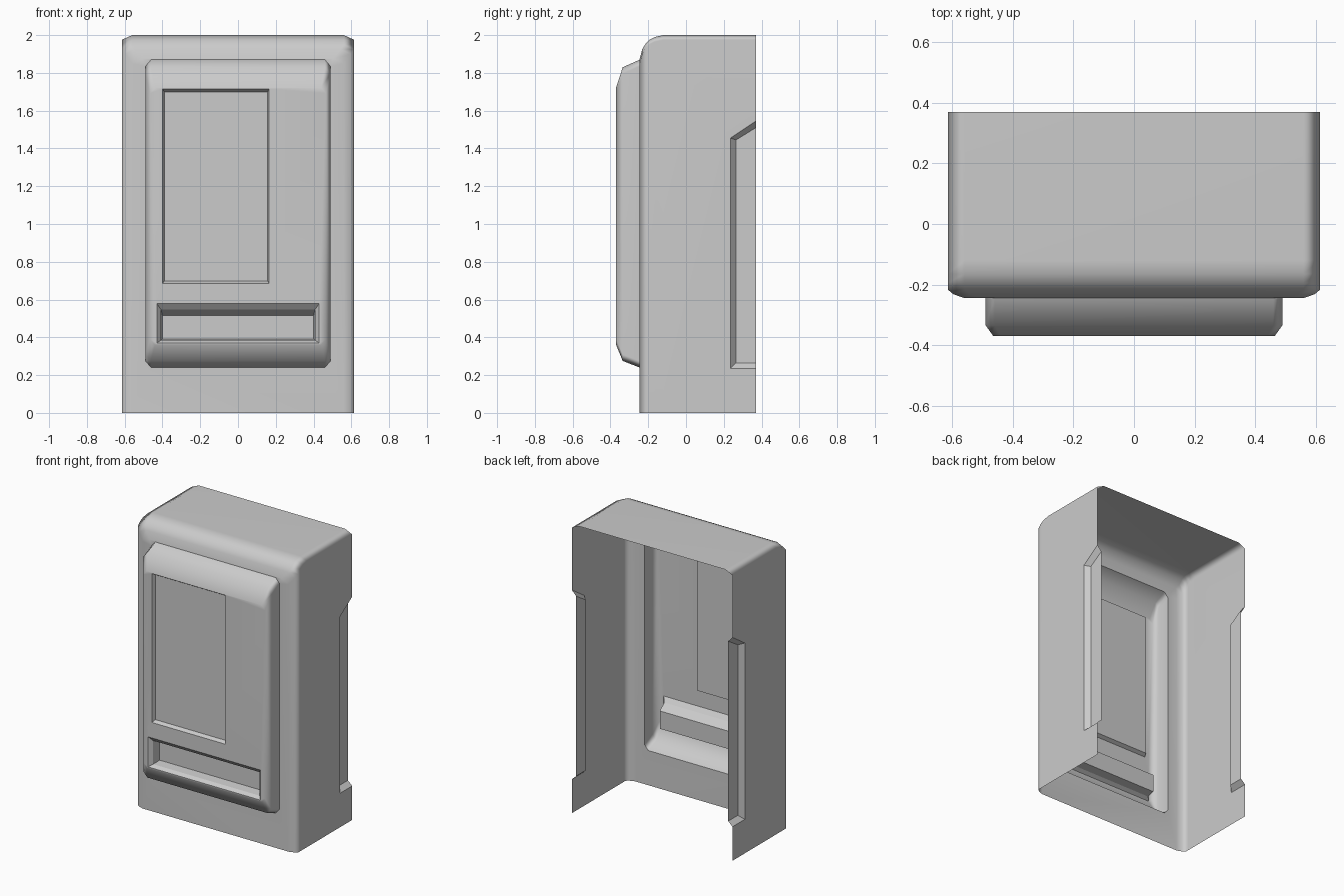
import bpy, bmesh, math

if "Cube" in bpy.data.objects:
    bpy.data.objects.remove(bpy.data.objects["Cube"])


def finish(bm, name, angle):
    bmesh.ops.remove_doubles(bm, verts=bm.verts, dist=0.0005)
    bmesh.ops.recalc_face_normals(bm, faces=bm.faces)
    # open shells: make front-facing faces look towards -y
    if sum(f.normal.y * f.calc_area() for f in bm.faces) > 0:
        bmesh.ops.reverse_faces(bm, faces=bm.faces)
    me = bpy.data.meshes.new(name)
    bm.to_mesh(me)
    bm.free()
    ob = bpy.data.objects.new(name, me)
    bpy.context.collection.objects.link(ob)
    bpy.ops.object.select_all(action='DESELECT')
    bpy.context.view_layer.objects.active = ob
    ob.select_set(True)
    bpy.ops.object.shade_smooth_by_angle(angle=math.radians(angle))
    wn = ob.modifiers.new("weighted", 'WEIGHTED_NORMAL')
    wn.keep_sharp = True
    return ob


def rect(x0, x1, z0, z1, cx=0.0, cz=0.0):
    """Rectangle outline in x/z with optional chamfered corners."""
    if not cx:
        return [(x0, z0), (x1, z0), (x1, z1), (x0, z1)]
    return [(x0 + cx, z0), (x1 - cx, z0), (x1, z0 + cz), (x1, z1 - cz),
            (x1 - cx, z1), (x0 + cx, z1), (x0, z1 - cz), (x0, z0 + cz)]


def arch(hw, top):
    """Cabinet outline, open at the floor, chamfered at the top."""
    return [(hw, 0), (hw, top - .025), (hw - .055, top),
            (-hw + .055, top), (-hw, top - .025), (-hw, 0)]


def ring(bm, pts, y):
    return [bm.verts.new((x, y, z)) for x, z in pts]


def bridge(bm, a, b, closed=True, skip=()):
    n = len(a)
    for i in range(n if closed else n - 1):
        if i not in skip:
            j = (i + 1) % n
            bm.faces.new((a[i], a[j], b[j], b[i]))


def fill(bm, loops):
    """Flat front-facing fill of the first loop with the others as holes."""
    edges = []
    for lp in loops:
        for i in range(len(lp)):
            pair = (lp[i - 1], lp[i])
            edges.append(bm.edges.get(pair) or bm.edges.new(pair))
    bmesh.ops.triangle_fill(bm, use_beauty=True, edges=edges, normal=(0, -1, 0))


W, BACK, FRONT, FACE = .615, .37, -.245, -.37
PANEL = rect(-.49, .49, .24, 1.87, .03, .035)
WINDOW = rect(-.40, .165, .685, 1.715)
TRAY = rect(-.43, .43, .37, .578)

# Side notch outlines (y, z): outer edge and recessed floor
OUTER = [(BACK, .235), (.235, .235), (.235, 1.455), (BACK, 1.545)]
INNER = [(BACK, .265), (.265, .265), (.265, 1.445), (BACK, 1.51)]

# Cabinet shell: open back and floor, opening for the door panel
bm = bmesh.new()
sections = [(BACK, W, 2.0), (-.12, W, 2.0), (-.165, W, 1.99), (-.195, W, 1.975),
            (-.217, W, 1.95), (-.232, .597, 1.925), (FRONT, .56, 1.875)]
rings = [ring(bm, arch(hw, top), y) for y, hw, top in sections]
for k in range(len(rings) - 1):
    bridge(bm, rings[k], rings[k + 1], False, skip=(0, 4) if k == 0 else ())
for lo, hi in ((0, 1), (5, 4)):
    x = rings[0][lo].co.x
    cut = [bm.verts.new((x, y, z)) for y, z in OUTER]
    bm.faces.new([rings[0][lo]] + cut + [rings[0][hi], rings[1][hi], rings[1][lo]])
fill(bm, [rings[-1], ring(bm, PANEL, FRONT)])
finish(bm, "cabinet_shell", 70)

# Recessed grip notches on both rear side edges
for s, name in ((-1, "left_side_notch"), (1, "right_side_notch")):
    bm = bmesh.new()
    a = [bm.verts.new((s * W, y, z)) for y, z in OUTER]
    b = [bm.verts.new((s * .582, y, z)) for y, z in INNER]
    bridge(bm, a, b, False)
    bm.faces.new(b)
    bmesh.ops.recalc_face_normals(bm, faces=bm.faces)
    ob = finish(bm, name, 25)
    if sum(p.normal.x * p.area for p in ob.data.polygons) * s < 0:
        ob.data.flip_normals()

# Bulging door panel with openings for window and tray
bm = bmesh.new()
r0 = ring(bm, PANEL, FRONT)
r1 = ring(bm, rect(-.49, .49, .275, 1.83, .03, .035), -.335)
r2 = ring(bm, rect(-.465, .465, .36, 1.722, .025, .03), FACE)
bridge(bm, r0, r1)
bridge(bm, r1, r2)
fill(bm, [r2, ring(bm, WINDOW, FACE), ring(bm, TRAY, FACE)])
finish(bm, "door_panel", 60)


def recess(name, steps):
    bm = bmesh.new()
    loops = [ring(bm, pts, y) for pts, y in steps]
    for a, b in zip(loops, loops[1:]):
        bridge(bm, a, b)
    bm.faces.new(loops[-1])
    finish(bm, name, 20)


# Shallow display window and deep dispensing tray
recess("display_window", [(WINDOW, FACE), (rect(-.39, .157, .698, 1.70), -.345)])
recess("dispensing_tray", [(TRAY, FACE), (rect(-.408, .408, .385, .548), -.345),
                           (rect(-.40, .40, .392, .515), -.285)])
